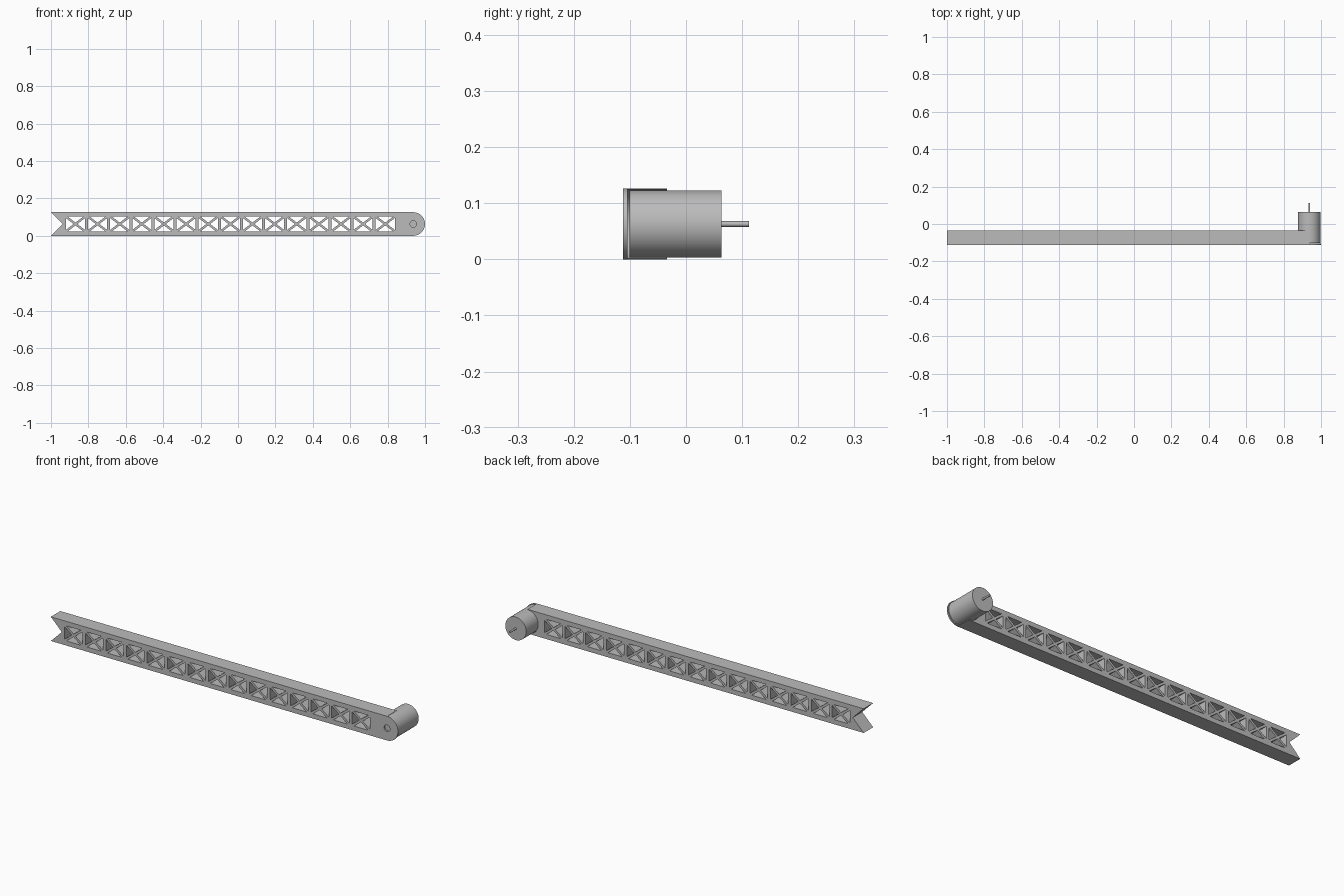
import bpy
import bmesh
from math import sin, cos, pi, hypot, radians

if "Cube" in bpy.data.objects:
    bpy.data.objects.remove(bpy.data.objects["Cube"], do_unlink=True)

R = 0.063            # half height of the beam
END_X = 1 - R        # axis of the rounded end
FRONT, PLATE_BACK, BACK = -0.112, -0.104, -0.034

grey = bpy.data.materials.new("plain_grey")
grey.use_nodes = True
grey.diffuse_color = (0.5, 0.5, 0.5, 1)
grey.node_tree.nodes["Principled BSDF"].inputs["Base Color"].default_value = (0.5, 0.5, 0.5, 1)


def finish(obj):
    obj.data.materials.clear()
    obj.data.materials.append(grey)
    bpy.ops.object.select_all(action="DESELECT")
    obj.select_set(True)
    bpy.context.view_layer.objects.active = obj
    bpy.ops.object.shade_smooth_by_angle(angle=radians(30))


def arc(radius, a0, a1, n=32):
    return [(END_X + radius * cos(a0 + (a1 - a0) * i / n),
             R + radius * sin(a0 + (a1 - a0) * i / n)) for i in range(n + 1)]


def panel(name, loops, y0, y1):
    """Filled x-z profile with holes, extruded from y0 to y1."""
    curve = bpy.data.curves.new(name + "_profile", "CURVE")
    curve.dimensions = "2D"
    curve.fill_mode = "BOTH"
    curve.extrude = (y1 - y0) / 2
    for loop in loops:
        spline = curve.splines.new("POLY")
        spline.points.add(len(loop) - 1)
        for point, (x, z) in zip(spline.points, loop):
            point.co = (x, z, 0, 1)
        spline.use_cyclic_u = True
    helper = bpy.data.objects.new(name + "_helper", curve)
    bpy.context.collection.objects.link(helper)
    graph = bpy.context.evaluated_depsgraph_get()
    mesh = bpy.data.meshes.new_from_object(helper.evaluated_get(graph))
    bpy.data.objects.remove(helper, do_unlink=True)
    bm = bmesh.new()
    bm.from_mesh(mesh)
    bmesh.ops.remove_doubles(bm, verts=bm.verts, dist=0.00001)
    for v in bm.verts:      # stand the profile upright
        x, z, depth = v.co
        v.co = (x, (y0 + y1) / 2 - depth, z)
    bmesh.ops.recalc_face_normals(bm, faces=bm.faces)
    bm.to_mesh(mesh)
    bm.free()
    obj = bpy.data.objects.new(name, mesh)
    bpy.context.collection.objects.link(obj)
    finish(obj)


def rod(name, radius, y0, y1, sides):
    bpy.ops.mesh.primitive_cylinder_add(
        vertices=sides, radius=radius, depth=y1 - y0,
        location=(END_X, (y0 + y1) / 2, R), rotation=(pi / 2, 0, 0))
    obj = bpy.context.object
    obj.name = name
    finish(obj)


# Triangular openings of the cross-braced windows
holes = []
a, b, t = 0.051, 0.039, 0.006     # window half width, half height, half brace
gap_x, gap_z = t * hypot(a, b) / b, t * hypot(a, b) / a
for i in range(15):
    cx = -0.869 + 0.1183 * i
    for s in (-1, 1):
        wide, tall = (b - gap_z) * a / b, (a - gap_x) * b / a
        holes.append([(cx, R + s * gap_z), (cx - wide, R + s * b), (cx + wide, R + s * b)])
        holes.append([(cx + s * gap_x, R), (cx + s * a, R - tall), (cx + s * a, R + tall)])

# Front plate: notched left end, rounded right end with an axle hole
notch = [(-1, 2 * R), (-1 + R, R), (-1, 0)]
axle_hole = arc(0.017, 0, 2 * pi)[:-1]
panel("front_plate", [notch + arc(R, -pi / 2, pi / 2), axle_hole] + holes, FRONT, PLATE_BACK)

# Beam body: ends in a concave cradle around the motor
cradle = [(END_X, 0)] + arc(0.0615, 1.5 * pi, pi / 2) + [(END_X, 2 * R)]
panel("beam_body", [notch + cradle] + holes, PLATE_BACK, BACK)

# Motor and its shaft
rod("motor_housing", 0.06, -0.101, 0.063, 64)
rod("motor_shaft", 0.005, 0.06, 0.112, 24)
